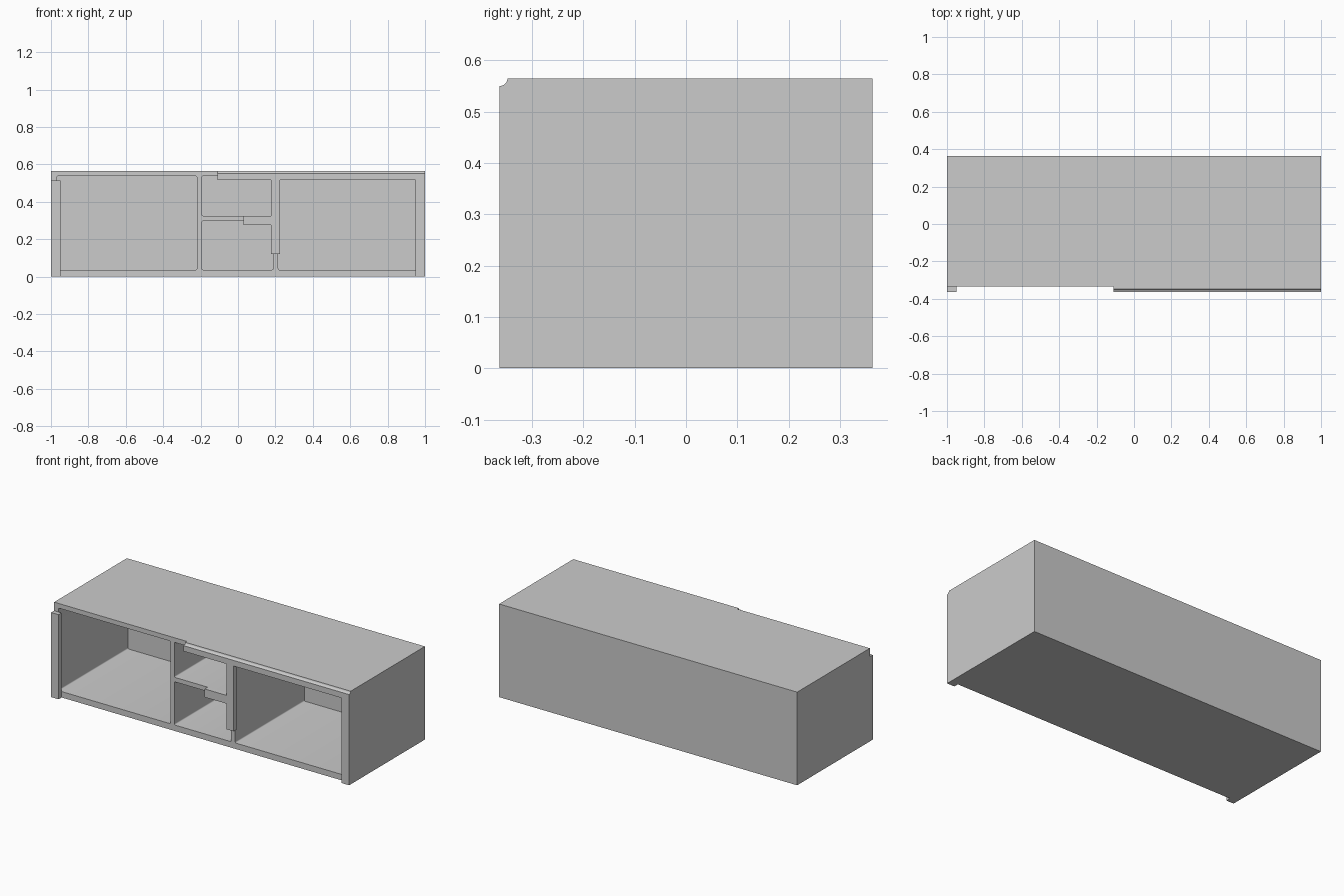
import bpy, bmesh, math
from mathutils import Vector

cube = bpy.data.objects.get("Cube")
if cube:
    bpy.data.objects.remove(cube, do_unlink=True)

grey = bpy.data.materials.new("plain_grey")
grey.use_nodes = True
grey.diffuse_color = (0.6, 0.6, 0.6, 1)
grey.node_tree.nodes["Principled BSDF"].inputs["Base Color"].default_value = grey.diffuse_color

FRONT, FACE, BACK = -0.363, -0.334, 0.363   # trim front, carcass front, rear
INNER_BACK = 0.33
TOP = 0.565


def finish(name, bm):
    bmesh.ops.recalc_face_normals(bm, faces=bm.faces[:])
    mesh = bpy.data.meshes.new(name)
    bm.to_mesh(mesh)
    bm.free()
    mesh.materials.append(grey)
    obj = bpy.data.objects.new(name, mesh)
    bpy.context.scene.collection.objects.link(obj)
    return obj


def box(name, x0, x1, y0, y1, z0, z1, round_depth_edges=0):
    bm = bmesh.new()
    bmesh.ops.create_cube(bm, size=1)
    for v in bm.verts:
        v.co = Vector((x1 if v.co.x > 0 else x0,
                       y1 if v.co.y > 0 else y0,
                       z1 if v.co.z > 0 else z0))
    if round_depth_edges:
        edges = [e for e in bm.edges
                 if abs(e.verts[0].co.y - e.verts[1].co.y) > 0.1]
        bmesh.ops.bevel(bm, geom=edges, offset=round_depth_edges, segments=4,
                        profile=0.5, affect='EDGES')
    return finish(name, bm)


# Carcass with four open compartments
carcass = box("carcass", -1, 1, FACE, BACK, 0, TOP)
compartments = {
    "left_opening": (-0.97, -0.22, 0.036, 0.537),
    "upper_opening": (-0.193, 0.188, 0.325, 0.537),
    "lower_opening": (-0.193, 0.188, 0.036, 0.298),
    "right_opening": (0.215, 0.97, 0.036, 0.537),
}
bpy.context.view_layer.objects.active = carcass
for name, (x0, x1, z0, z1) in compartments.items():
    cutter = box(name, x0, x1, FACE - 0.1, INNER_BACK, z0, z1, 0.007)
    cutter.hide_render = True
    cut = carcass.modifiers.new(name, 'BOOLEAN')
    cut.operation = 'DIFFERENCE'
    cut.solver = 'EXACT'
    cut.object = cutter
    bpy.ops.object.modifier_apply(modifier=cut.name)
    bpy.data.objects.remove(cutter, do_unlink=True)

# Face trim strips
box("left_end_trim", -1, -0.95, FRONT, FACE, 0, 0.513)
box("right_end_trim", 0.95, 1, FRONT, FACE, 0, 0.516)
box("divider_trim", 0.176, 0.225, FRONT, FACE, 0.12, 0.516)
box("shelf_trim", 0.03, 0.176, FRONT, FACE, 0.275, 0.325)

# Top trim: profile with a concave front edge, extruded sideways
COVE = 0.015
profile = [(FACE, TOP), (FACE, 0.516), (FRONT, 0.516)]
for i in range(9):
    a = -math.pi / 2 + i * math.pi / 16
    profile.append((FRONT + COVE * math.cos(a), TOP + COVE * math.sin(a)))
bm = bmesh.new()
end = bm.faces.new([bm.verts.new((-0.11, y, z)) for y, z in profile])
side = bmesh.ops.extrude_face_region(bm, geom=[end])
moved = [g for g in side["geom"] if isinstance(g, bmesh.types.BMVert)]
bmesh.ops.translate(bm, verts=moved, vec=(1.11, 0, 0))
top_trim = finish("top_trim", bm)

# Smooth curved corners, keep panel edges sharp
bpy.ops.object.select_all(action='DESELECT')
for obj in (carcass, top_trim):
    obj.select_set(True)
bpy.ops.object.shade_smooth_by_angle(angle=math.radians(30))
